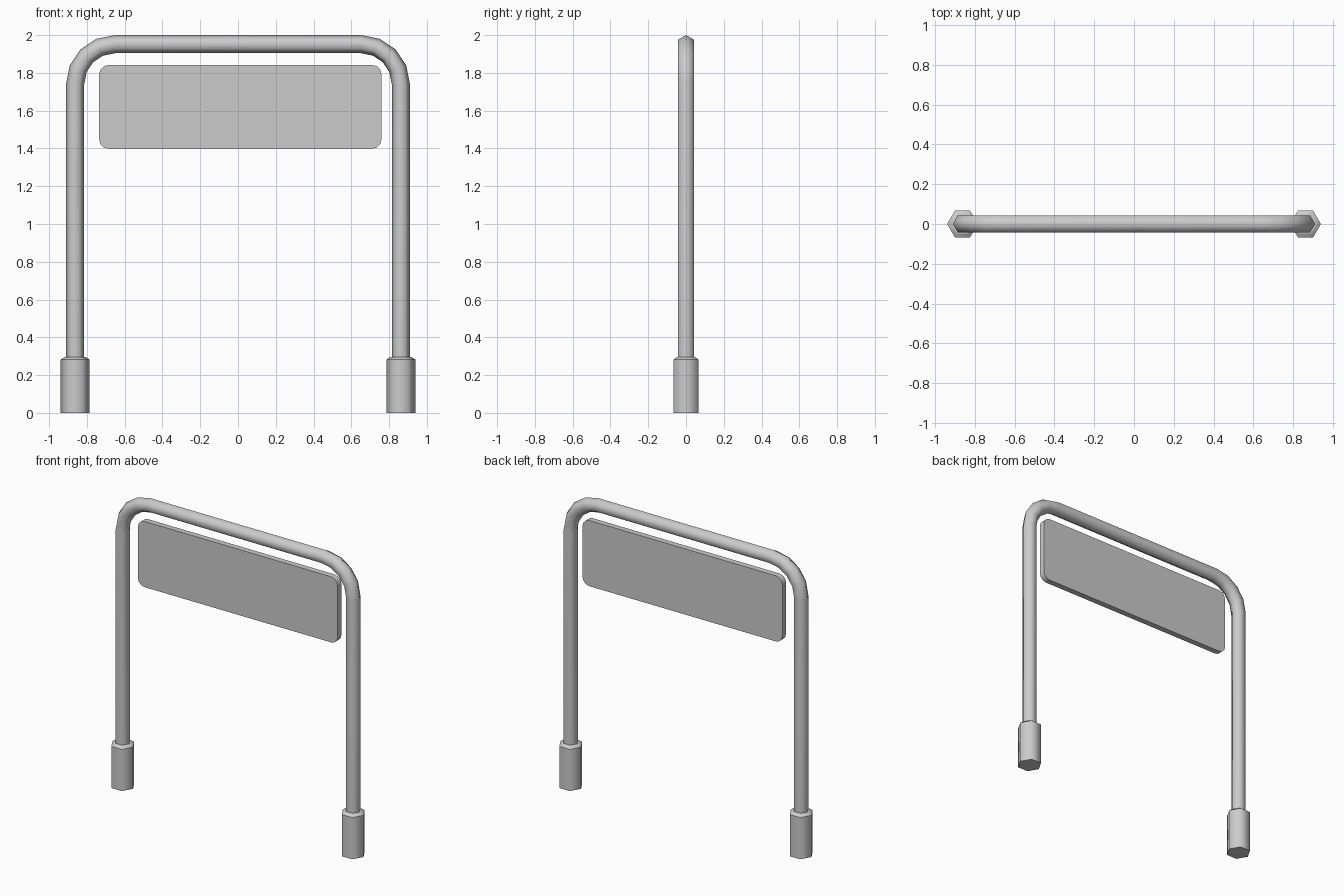
import bpy, bmesh
from math import cos, sin, pi, radians
from mathutils import Vector

cube = bpy.data.objects.get("Cube")
if cube:
    bpy.data.objects.remove(cube, do_unlink=True)

grey = bpy.data.materials.new("plain_grey")
grey.use_nodes = True
grey.diffuse_color = (0.6, 0.6, 0.6, 1)
grey.node_tree.nodes["Principled BSDF"].inputs["Base Color"].default_value = (0.6, 0.6, 0.6, 1)

SIDES = 6
LEG_X = 0.862
TUBE_R = 0.048
TOP_Z = 2.0 - TUBE_R
BEND_R = 0.21


def finish(bm, name, smooth_limit):
    """Shade smooth up to the limit angle and link the part."""
    bmesh.ops.recalc_face_normals(bm, faces=bm.faces)
    for face in bm.faces:
        face.smooth = True
    for edge in bm.edges:
        edge.smooth = edge.calc_face_angle(0) < radians(smooth_limit)
    mesh = bpy.data.meshes.new(name)
    bm.to_mesh(mesh)
    bm.free()
    mesh.materials.append(grey)
    obj = bpy.data.objects.new(name, mesh)
    bpy.context.collection.objects.link(obj)
    return obj


def loft(rings):
    """Skin a list of six-sided rings and cap both ends."""
    bm = bmesh.new()
    loops = [[bm.verts.new(p) for p in ring] for ring in rings]
    for a, b in zip(loops, loops[1:]):
        for i in range(SIDES):
            j = (i + 1) % SIDES
            bm.faces.new((a[i], a[j], b[j], b[i]))
    bm.faces.new(loops[0])
    bm.faces.new(loops[-1])
    return bm


def ring(centre, across, radius):
    """Hexagon spanned by a direction in the x-z plane and the y axis."""
    return [Vector(centre) + radius * (cos(a) * Vector(across) + sin(a) * Vector((0, 1, 0)))
            for a in (2 * pi * i / SIDES for i in range(SIDES))]


# Bent tube frame: left leg, two rounded corners, right leg
stations = [((LEG_X, 0, 0.2), (1, 0, 0))]
for side in (1, -1):
    for step in range(5):
        k = step if side > 0 else 4 - step
        a = k * pi / 8
        out = Vector((side * cos(a), 0, sin(a)))
        corner = Vector((side * (LEG_X - BEND_R), 0, TOP_Z - BEND_R))
        stations.append((corner + BEND_R * out, out))
stations.append(((-LEG_X, 0, 0.2), (-1, 0, 0)))
finish(loft([ring(c, n, TUBE_R) for c, n in stations]), "tube_frame", 65)

# Hexagonal foot sleeves with a sloped shoulder
for label, x in (("left", LEG_X), ("right", -LEG_X)):
    profile = [(0.077, 0), (0.077, 0.282), (0.055, 0.297)]
    bm = loft([ring((x, 0, z), (1, 0, 0), r) for r, z in profile])
    foot = finish(bm, label + "_foot", 65)
    # keep the horizontal rims crisp
    for edge in foot.data.edges:
        a, b = (foot.data.vertices[v].co for v in edge.vertices)
        if abs(a.z - b.z) < 0.001:
            edge.use_edge_sharp = True

# Sign panel with rounded corners
X0, X1, Z0, Z1, DEPTH, ROUND = -0.735, 0.76, 1.398, 1.842, 0.04, 0.05
bm = bmesh.new()
outline = []
corners = [(X1, Z1, -1, -1), (X0, Z1, 1, -1), (X0, Z0, 1, 1), (X1, Z0, -1, 1)]
for quarter, (x, z, sx, sz) in enumerate(corners):
    for step in range(4):
        a = (quarter + step / 3) * pi / 2
        outline.append(bm.verts.new((x + ROUND * (sx + cos(a)), -DEPTH / 2,
                                     z + ROUND * (sz + sin(a)))))
front = bm.faces.new(outline)
back = bmesh.ops.extrude_face_region(bm, geom=[front])
bmesh.ops.translate(bm, vec=(0, DEPTH, 0),
                    verts=[v for v in back["geom"] if isinstance(v, bmesh.types.BMVert)])
finish(bm, "sign_panel", 35)
